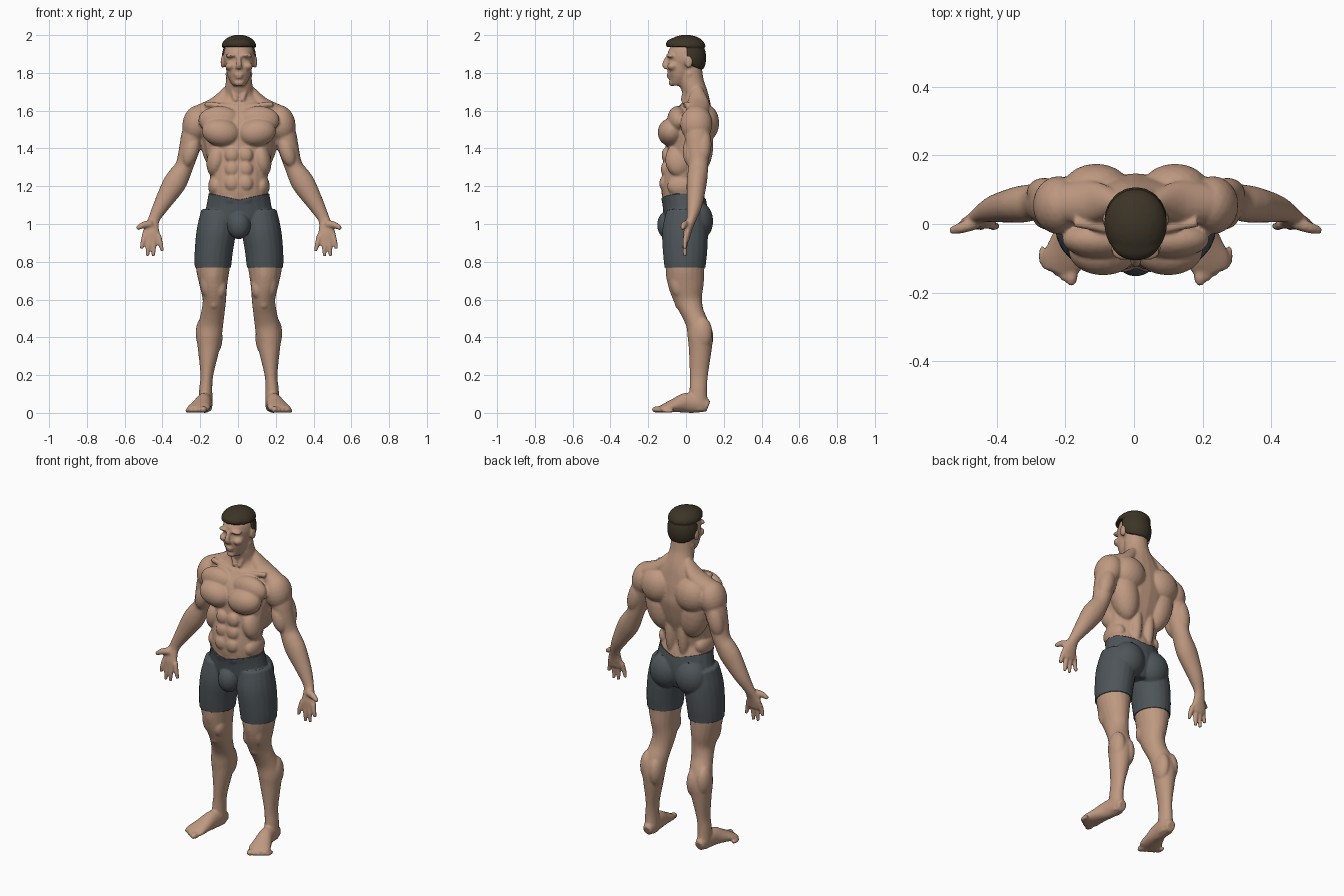
import bpy
import bmesh
from math import cos, sin, tau
from mathutils import Vector, Matrix, Euler

default_cube = bpy.data.objects.get("Cube")
if default_cube:
    bpy.data.objects.remove(default_cube, do_unlink=True)


def make_material(name, colour):
    material = bpy.data.materials.new(name)
    material.use_nodes = True
    material.diffuse_color = (*colour, 1)
    shader = material.node_tree.nodes["Principled BSDF"]
    shader.inputs["Base Color"].default_value = (*colour, 1)
    shader.inputs["Roughness"].default_value = 0.7
    return material


skin = make_material("skin", (.52, .32, .22))
cloth = make_material("dark grey cloth", (.075, .09, .1))
hair_brown = make_material("dark brown hair", (.045, .034, .02))


def blob(bm, x, y, z, rx, ry, rz, tilt=0):
    """Ellipsoid muscle mass, tilted about the y axis."""
    matrix = (Matrix.Translation((x, y, z)) @ Euler((0, tilt, 0)).to_matrix().to_4x4()
              @ Matrix.Diagonal((rx, ry, rz, 1)))
    bmesh.ops.create_icosphere(bm, subdivisions=3, radius=1, matrix=matrix)


def trimmed_blob(bm, shape, front, floor, slope):
    """Ellipsoid flattened at the front and along a sloping floor."""
    piece = bmesh.new()
    blob(piece, *shape)
    for vert in piece.verts:
        vert.co.y = max(vert.co.y, front)
        vert.co.z = max(vert.co.z, floor - slope * vert.co.y)
    mesh = bpy.data.meshes.new("trimmed")
    piece.to_mesh(mesh)
    piece.free()
    bm.from_mesh(mesh)
    bpy.data.meshes.remove(mesh)


def limb(bm, rows, depth_axis=(0, 1, 0), sides=20, steps=4):
    """Closed tube through rows of x, y, z, half width, half depth."""
    rows = [Vector(row) for row in rows]
    padded = [rows[0]] + rows + [rows[-1]]
    path = []
    for a, b, c, d in zip(padded, padded[1:], padded[2:], padded[3:]):
        for step in range(steps):
            t = step / steps
            path.append((b * 2 + (c - a) * t + (a * 2 - b * 5 + c * 4 - d) * t ** 2
                         + (b * 3 - a - c * 3 + d) * t ** 3) / 2)
    path.append(rows[-1])
    rings = []
    for i, row in enumerate(path):
        ahead, behind = path[min(i + 1, len(path) - 1)], path[max(i - 1, 0)]
        along = (Vector(ahead[:3]) - Vector(behind[:3])).normalized()
        deep = Vector(depth_axis)
        deep = (deep - along * deep.dot(along)).normalized()
        wide = deep.cross(along)
        centre = Vector(row[:3])
        rings.append([bm.verts.new(centre + wide * row[3] * cos(tau * k / sides)
                                   + deep * row[4] * sin(tau * k / sides))
                      for k in range(sides)])
    for low, high in zip(rings, rings[1:]):
        for k in range(sides):
            n = (k + 1) % sides
            bm.faces.new((low[k], low[n], high[n], high[k]))
    bm.faces.new(rings[0][::-1])
    bm.faces.new(rings[-1])


def sculpt(bm, name, material, voxel, passes):
    """Mirror the parts, fuse them into one skin and soften it."""
    bmesh.ops.recalc_face_normals(bm, faces=bm.faces[:])
    mesh = bpy.data.meshes.new(name)
    bm.to_mesh(mesh)
    bm.free()
    ob = bpy.data.objects.new(name, mesh)
    bpy.context.collection.objects.link(ob)
    ob.modifiers.new("mirror", "MIRROR").use_mirror_merge = False
    fuse = ob.modifiers.new("fuse", "REMESH")
    fuse.mode = "VOXEL"
    fuse.voxel_size = voxel
    soften = ob.modifiers.new("soften", "SMOOTH")
    soften.factor = 0.5
    soften.iterations = passes
    graph = bpy.context.evaluated_depsgraph_get()
    fused = bpy.data.meshes.new_from_object(ob.evaluated_get(graph))
    ob.modifiers.clear()
    ob.data = fused
    fused.materials.clear()
    fused.materials.append(material)
    fused.shade_smooth()
    ob.location.x = .005
    return ob


body = bmesh.new()
# Torso and neck
limb(body, [(0, -.01, .95, .1, .09), (0, 0, 1.03, .17, .11), (0, -.01, 1.12, .162, .11),
            (0, -.025, 1.2, .15, .107), (0, -.01, 1.3, .16, .108), (0, .01, 1.4, .18, .12),
            (0, .025, 1.5, .2, .125), (0, .045, 1.58, .19, .1), (0, .055, 1.64, .14, .075),
            (0, .05, 1.69, .085, .065), (0, .03, 1.75, .07, .065), (0, .02, 1.82, .066, .065)])
# Shoulder slope, collar bone and neck cord
limb(body, [(.05, .06, 1.71, .03, .03), (.12, .065, 1.635, .04, .06), (.2, .06, 1.585, .05, .06)])
limb(body, [(.02, -.025, 1.62, .014, .014), (.18, .005, 1.635, .014, .014)])
limb(body, [(.058, .02, 1.8, .016, .016), (.015, -.015, 1.65, .015, .015)])
# Chest
blob(body, .095, -.078, 1.485, .102, .072, .075, -.15)
blob(body, .105, -.045, 1.55, .11, .055, .075)
# Stomach muscles and flanks
for z, y in ((1.365, -.103), (1.29, -.107), (1.215, -.115), (1.14, -.098)):
    blob(body, .036, y, z, .038, .026, .042)
blob(body, .12, -.02, 1.2, .043, .08, .06)
blob(body, .12, -.04, 1.34, .05, .07, .09, -.2)
# Back
blob(body, .12, .065, 1.42, .083, .08, .16, .2)
blob(body, .115, .1, 1.535, .1, .076, .1)
blob(body, .042, .065, 1.27, .036, .045, .15)
# Arms
limb(body, [(.215, .06, 1.56, .06, .07), (.245, .06, 1.47, .06, .068), (.262, .06, 1.4, .055, .062),
            (.288, .065, 1.31, .048, .053), (.32, .06, 1.25, .058, .054), (.35, .055, 1.2, .06, .052),
            (.41, .045, 1.1, .043, .04), (.448, .03, 1.03, .031, .026), (.46, .015, .985, .037, .022),
            (.465, .005, .945, .048, .02), (.463, 0, .91, .042, .016)])
blob(body, .225, .055, 1.53, .074, .085, .1, -.2)
blob(body, .255, .025, 1.385, .042, .042, .085, -.3)
blob(body, .268, .09, 1.42, .046, .045, .1, -.25)
# Fingers and thumb
for i, (x, z) in enumerate(((.517, .868), (.485, .83), (.453, .828), (.405, .855))):
    root = .5 - .025 * i
    limb(body, [(root, .002, .94, .014, .015), ((root + x) / 2, -.006, (z + .935) / 2, .013, .013),
                (x, -.006, z, .009, .009)], sides=12)
limb(body, [(.465, .005, 1, .022, .02), (.505, -.01, .995, .018, .017),
            (.541, -.02, .975, .01, .011)], sides=12)
# Hips
blob(body, .085, .06, 1.015, .09, .078, .1)
blob(body, 0, -.095, .995, .055, .052, .07)
# Legs
limb(body, [(.105, 0, 1.06, .09, .1), (.12, -.005, .96, .098, .115), (.133, -.005, .86, .095, .112),
            (.138, -.005, .77, .09, .103), (.135, 0, .68, .074, .095), (.13, .012, .6, .062, .075),
            (.138, .035, .53, .062, .06), (.148, .06, .47, .065, .06), (.158, .075, .4, .066, .066),
            (.161, .075, .33, .056, .06), (.17, .068, .2, .034, .048), (.176, .065, .12, .035, .046),
            (.176, .065, .05, .037, .05), (.176, .065, .012, .03, .045)])
# Thigh muscles and kneecap
blob(body, .135, -.06, .76, .05, .048, .12)
blob(body, .17, -.035, .7, .035, .05, .09)
blob(body, .1, -.037, .66, .036, .045, .06)
blob(body, .132, -.025, .58, .03, .035, .036)
# Calves
blob(body, .127, .09, .4, .04, .055, .09)
blob(body, .186, .085, .42, .043, .055, .09)
# Feet
limb(body, [(.175, .118, .034, .026, .03), (.176, .07, .05, .037, .05), (.185, 0, .053, .042, .053),
            (.2, -.06, .039, .053, .037), (.214, -.11, .026, .062, .024), (.22, -.14, .018, .05, .015)],
     depth_axis=(0, 0, 1))
for i in range(5):
    size = 1 - .1 * i
    blob(body, .188 + .021 * i, -.15 + .014 * i, .018 * size, .019 * size, .032, .018 * size)
# Head
blob(body, 0, 0, 1.885, .083, .096, .105)
limb(body, [(0, -.025, 1.92, .07, .072), (0, -.022, 1.87, .073, .071), (0, -.03, 1.83, .07, .07),
            (0, -.036, 1.785, .061, .06), (0, -.045, 1.75, .044, .042), (0, -.048, 1.732, .03, .03)])
# Nose, lips and chin
limb(body, [(0, -.096, 1.885, .011, .011), (0, -.112, 1.846, .014, .014), (0, -.1, 1.828, .019, .016)])
blob(body, 0, -.09, 1.79, .026, .014, .007)
blob(body, 0, -.088, 1.776, .022, .013, .007)
blob(body, 0, -.074, 1.747, .026, .018, .018)
# Brow, cheek and ear
blob(body, .035, -.08, 1.893, .037, .026, .012, .1)
blob(body, .046, -.07, 1.835, .027, .03, .022)
blob(body, .087, .014, 1.858, .01, .022, .033)
figure = sculpt(body, "body", skin, .0065, 3)

# Hair: crown, fringe, and a back piece trimmed at the temples and nape
hair = bmesh.new()
trimmed_blob(hair, (0, 0, 1.938, .093, .104, .064), -1, 1.938, 0)
trimmed_blob(hair, (0, -.052, 1.952, .072, .055, .034), -1, 1.938, 0)
trimmed_blob(hair, (0, .01, 1.88, .092, .098, .115), .004, 1.852, .45)
sculpt(hair, "hair", hair_brown, .006, 2)

# Shorts: a fitted layer cut from the body between waist and hem
waist, rise, hem = 1.128, .22, .77
fit = bmesh.new()
fit.from_mesh(figure.data)
for point, normal in (((0, 0, waist), (rise, 0, -1)), ((0, 0, waist), (-rise, 0, -1)),
                      ((0, 0, hem), (0, 0, 1))):
    bmesh.ops.bisect_plane(fit, geom=fit.verts[:] + fit.edges[:] + fit.faces[:],
                           plane_co=point, plane_no=normal)
spare = []
for face in fit.faces:
    middle = face.calc_center_median()
    if middle.z < hem or middle.z > waist + rise * abs(middle.x) or abs(middle.x) > .28:
        spare.append(face)
bmesh.ops.delete(fit, geom=spare, context="FACES")
shorts_mesh = bpy.data.meshes.new("shorts")
fit.to_mesh(shorts_mesh)
fit.free()
shorts_mesh.materials.clear()
shorts_mesh.materials.append(cloth)
shorts_mesh.shade_smooth()
shorts = bpy.data.objects.new("shorts", shorts_mesh)
bpy.context.collection.objects.link(shorts)
shorts.location = figure.location
thicken = shorts.modifiers.new("thicken", "SOLIDIFY")
thicken.thickness = .006
thicken.offset = 1
